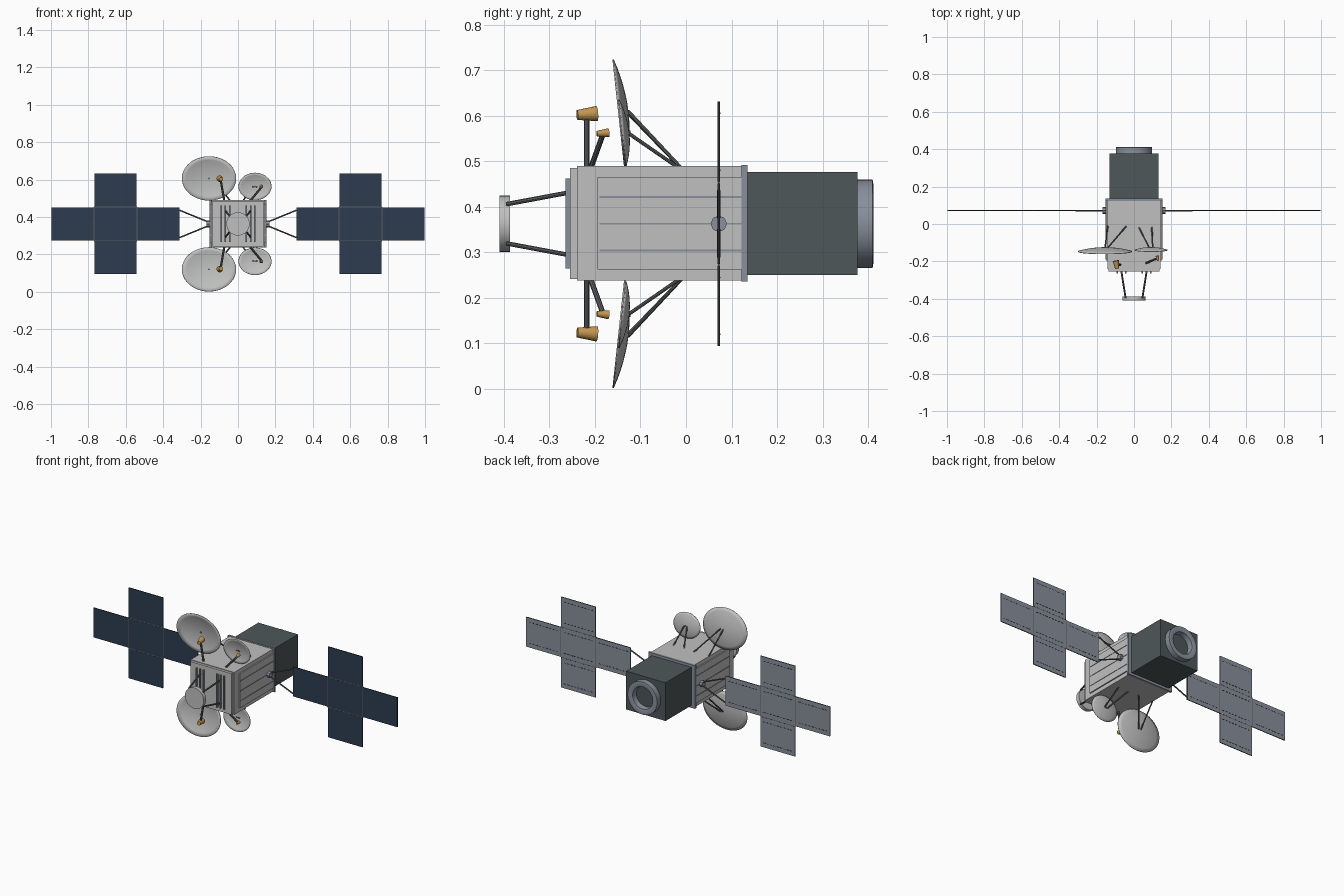
import bpy, bmesh, math
from mathutils import Vector

cube = bpy.data.objects.get("Cube")
if cube:
    bpy.data.objects.remove(cube, do_unlink=True)


def material(name, rgb):
    m = bpy.data.materials.new(name)
    m.use_nodes = True
    m.diffuse_color = (*rgb, 1)
    m.node_tree.nodes["Principled BSDF"].inputs["Base Color"].default_value = (*rgb, 1)
    return m


WHITE = material("pale grey", (0.52, 0.53, 0.52))
DARK = material("dark slate", (0.075, 0.095, 0.1))
STEEL = material("blue grey", (0.25, 0.28, 0.33))
STRUT = material("strut grey", (0.11, 0.115, 0.12))
BLUE = material("solar blue", (0.026, 0.045, 0.08))
EDGE = material("panel edge black", (0.02, 0.022, 0.025))
GOLD = material("gold", (0.55, 0.31, 0.08))
MID = 0.363          # height of the long axis
ARRAY_Y = 0.072      # plane of the solar wings
made = []


def finish(bm, name, *mats):
    bmesh.ops.recalc_face_normals(bm, faces=bm.faces)
    me = bpy.data.meshes.new(name)
    bm.to_mesh(me)
    bm.free()
    for m in mats:
        me.materials.append(m)
    ob = bpy.data.objects.new(name, me)
    bpy.context.collection.objects.link(ob)
    made.append(ob)
    return ob


def add_box(bm, lo, hi):
    lo, hi = Vector(lo), Vector(hi)
    verts = bmesh.ops.create_cube(bm, size=1)["verts"]
    for v in verts:
        v.co = (lo + hi) / 2 + v.co * (hi - lo)


def box(name, lo, hi, mat):
    bm = bmesh.new()
    add_box(bm, lo, hi)
    return finish(bm, name, mat)


def rod(name, a, b, r1, mat=STRUT, r2=None, sides=8):
    """Cylinder or cone running from point a to point b."""
    a, b = Vector(a), Vector(b)
    bm = bmesh.new()
    bmesh.ops.create_cone(bm, cap_ends=True, segments=sides, radius1=r1,
                          radius2=r1 if r2 is None else r2, depth=(b - a).length)
    turn = Vector((0, 0, 1)).rotation_difference(b - a).to_matrix()
    for v in bm.verts:
        v.co = turn @ v.co + (a + b) / 2
    return finish(bm, name, mat)


def lathe(name, profile, mat, sides=32):
    """Closed solid of revolution about the long axis, from (radius, y) points."""
    bm = bmesh.new()
    vs = [bm.verts.new((r, y, MID)) for r, y in profile]
    es = [bm.edges.new(p) for p in zip(vs, vs[1:])]
    bmesh.ops.spin(bm, geom=vs + es, cent=(0, 0, MID), axis=(0, 1, 0),
                   angle=math.tau, steps=sides)
    bmesh.ops.remove_doubles(bm, verts=bm.verts, dist=1e-5)
    return finish(bm, name, mat)


# Main body, front step and rear flange
box("body", (-0.143, -0.24, 0.238), (0.143, 0.13, 0.49), WHITE)
box("front_step", (-0.135, -0.255, 0.242), (0.135, -0.24, 0.486), WHITE)
box("rear_flange", (-0.153, 0.122, 0.236), (0.153, 0.135, 0.492), STEEL)

# Front face slats
bm = bmesh.new()
for s in (-1, 1):
    for x in (0.045, 0.067, 0.09):
        add_box(bm, (s * x - 0.004, -0.265, 0.265), (s * x + 0.004, -0.255, 0.462))
finish(bm, "front_slats", STEEL)

# Side radiators with seams
for side, s in (("left", 1), ("right", -1)):
    x0, x1 = sorted((s * 0.143, s * 0.15))
    box(side + "_radiator", (x0, -0.195, 0.262), (x1, 0.122, 0.466), WHITE)
    bm = bmesh.new()
    for z in (0.304, MID, 0.422):
        xs = sorted((s * 0.15, s * 0.152))
        add_box(bm, (xs[0], -0.19, z - 0.002), (xs[1], 0.122, z + 0.002))
    finish(bm, side + "_radiator_seams", STEEL)

# Rear module and engine ring
box("rear_module", (-0.13, 0.135, 0.25), (0.13, 0.377, 0.477), DARK)
lathe("engine_ring", [(0.097, 0.377), (0.097, 0.41), (0.085, 0.412), (0.066, 0.407),
                      (0.062, 0.377), (0.097, 0.377)], STEEL)

# Front drum antenna on four legs
lathe("front_drum", [(0, -0.387), (0.062, -0.387), (0.062, -0.41), (0, -0.41)], WHITE)
for sx in (-1, 1):
    for sz in (-1, 1):
        rod("front_drum_leg", (sx * 0.045, -0.395, MID + sz * 0.043),
            (sx * 0.068, -0.25, MID + sz * 0.07), 0.005)


# Dishes: elliptical bowls facing forward, tipped outward
def dish(name, cx, dz, rx, rz, rim_y, depth, up, rings=6, sides=40):
    bm = bmesh.new()

    def point(t, a):
        w = rz * t * math.sin(a)
        y = rim_y + depth * (1 - t * t) - 0.108 * w
        return bm.verts.new((cx + rx * t * math.cos(a), y, MID + up * (dz + w)))

    hub = bm.verts.new((cx, rim_y + depth, MID + up * dz))
    prev = None
    for i in range(1, rings + 1):
        ring = [point(i / rings, math.tau * k / sides) for k in range(sides)]
        for k in range(sides):
            n = (k + 1) % sides
            if prev:
                bm.faces.new((prev[k], ring[k], ring[n], prev[n]))
            else:
                bm.faces.new((hub, ring[k], ring[n]))
        prev = ring
    ob = finish(bm, name, WHITE)
    thick = ob.modifiers.new("thickness", 'SOLIDIFY')
    thick.thickness = 0.003
    thick.offset = 0
    rod(name + "_boss", (cx, rim_y + depth - 0.004, MID + up * dz),
        (cx, rim_y + depth + 0.004, MID + up * dz), 0.005)


for level, up in (("upper", 1), ("lower", -1)):
    def at(x, y, dz):
        return (x, y, MID + up * dz)

    dish(level + "_large_dish", -0.155, 0.243, 0.145, 0.118, -0.1475, 0.02, up)
    dish(level + "_small_dish", 0.091, 0.2, 0.088, 0.073, -0.14, 0.014, up)
    # Rear braces of both dishes
    for foot, tip in ((at(-0.04, -0.01, 0.122), at(-0.14, -0.127, 0.247)),
                      (at(-0.14, -0.01, 0.122), at(-0.155, -0.127, 0.243)),
                      (at(0.095, -0.015, 0.122), at(0.1, -0.128, 0.2)),
                      (at(0.025, -0.015, 0.122), at(0.082, -0.128, 0.2))):
        rod(level + "_dish_brace", foot, tip, 0.004)
    # Feed horns on their masts
    rod(level + "_large_mast", at(-0.072, -0.218, 0.115), at(-0.093, -0.218, 0.237), 0.006)
    rod(level + "_large_horn", at(-0.09, -0.239, 0.239), at(-0.098, -0.196, 0.242),
        0.011, GOLD, 0.017, 16)
    rod(level + "_small_mast", at(0.058, -0.212, 0.115), at(0.127, -0.182, 0.198), 0.006)
    rod(level + "_small_horn", at(0.129, -0.196, 0.198), at(0.124, -0.17, 0.2),
        0.006, GOLD, 0.01, 16)

# Solar wings: five panels in a cross on each side
SEG, HALF, FAR = 0.23, 0.09, 0.271
for side, s in (("left", 1), ("right", -1)):
    hub = Vector((s * 0.158, ARRAY_Y, MID))
    rod(side + "_wing_hub", hub - Vector((s * 0.015, 0, 0)), hub + Vector((s * 0.01, 0, 0)),
        0.018, STEEL)
    for sz in (-1, 1):
        rod(side + "_wing_strut", hub + Vector((0, 0, sz * 0.01)),
            (s * 0.312, ARRAY_Y, MID + sz * 0.073), 0.004)

    cells = [(0.31 + i * SEG, -HALF, HALF) for i in range(3)]
    cells += [(0.31 + SEG, HALF, FAR), (0.31 + SEG, -FAR, -HALF)]
    panels, marks, hinges = bmesh.new(), bmesh.new(), bmesh.new()
    for x, z0, z1 in cells:
        xa, xb = sorted((s * (x + 0.002), s * (x + SEG - 0.002)))
        add_box(panels, (xa, ARRAY_Y - 0.0025, MID + z0 + 0.002),
                (xb, ARRAY_Y + 0.0025, MID + z1 - 0.002))
        # Dashed rows on the back
        for z in (z0 + 0.028, z1 - 0.028):
            for k in range(9):
                dx = xa + 0.018 + k * 0.022
                add_box(marks, (dx, ARRAY_Y + 0.002, MID + z - 0.0015),
                        (dx + 0.013, ARRAY_Y + 0.0035, MID + z + 0.0015))
    # Hinge strips between panels
    for x in (0.31 + SEG, 0.31 + 2 * SEG):
        add_box(hinges, (s * x - 0.003, ARRAY_Y - 0.002, MID - HALF),
                (s * x + 0.003, ARRAY_Y + 0.002, MID + HALF))
    for z in (-HALF, HALF):
        xa, xb = sorted((s * (0.31 + SEG), s * (0.31 + 2 * SEG)))
        add_box(hinges, (xa, ARRAY_Y - 0.002, MID + z - 0.003),
                (xb, ARRAY_Y + 0.002, MID + z + 0.003))
    wing = finish(panels, side + "_solar_wing", BLUE, STEEL, EDGE)
    for p in wing.data.polygons:
        p.material_index = 0 if p.normal.y < -0.5 else 1 if p.normal.y > 0.5 else 2
    finish(marks, side + "_wing_dashes", EDGE)
    finish(hinges, side + "_wing_hinges", STRUT)

# Smooth round parts, keep hard edges
bpy.ops.object.select_all(action='DESELECT')
for ob in made:
    ob.select_set(True)
bpy.context.view_layer.objects.active = made[0]
bpy.ops.object.shade_smooth_by_angle(angle=math.radians(35))
